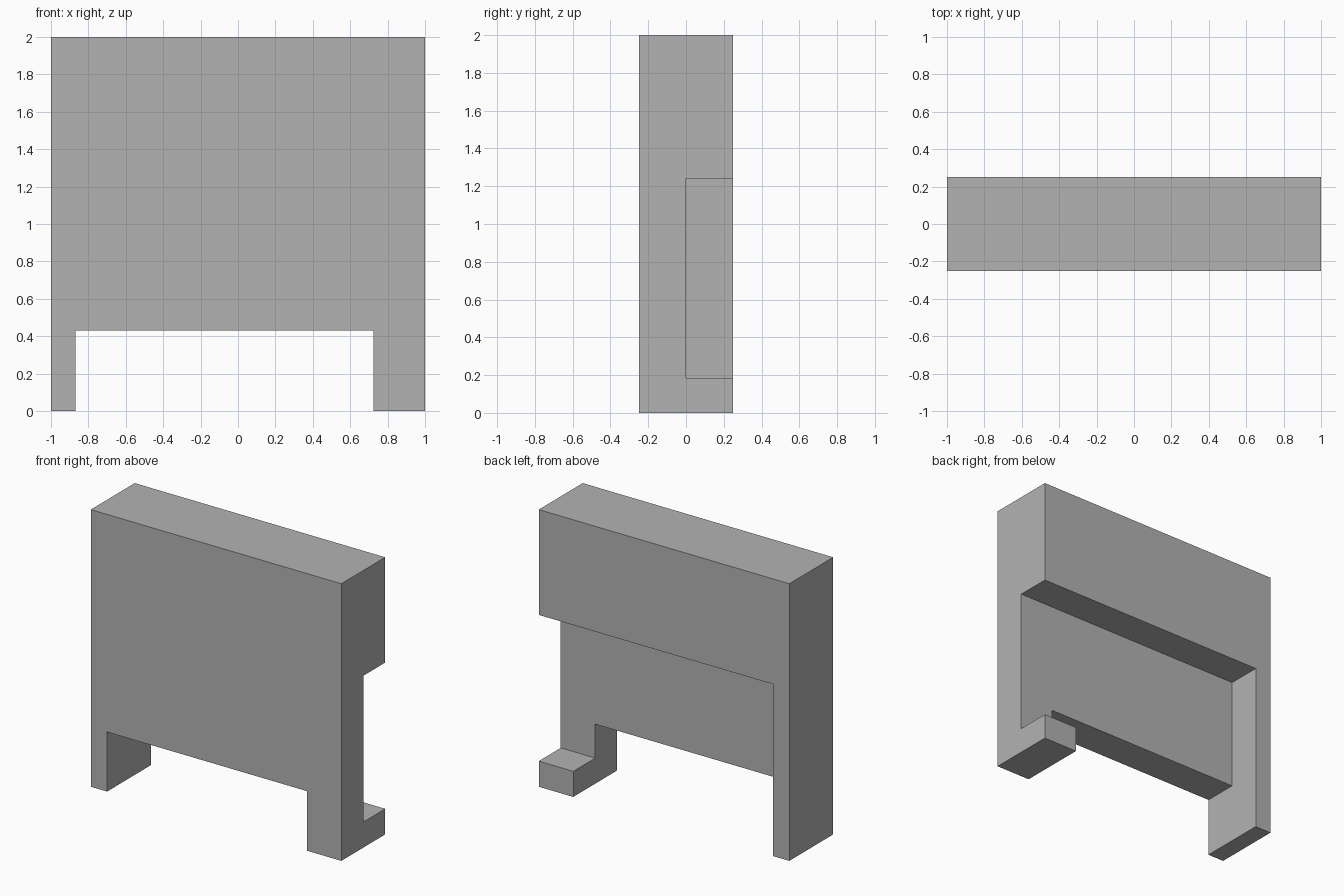
import bpy
import bmesh
from mathutils import Vector

default_cube = bpy.data.objects.get("Cube")
if default_cube:
    bpy.data.objects.remove(default_cube, do_unlink=True)

grey = bpy.data.materials.new("plain grey")
grey.use_nodes = True
colour = (0.45, 0.45, 0.45, 1)
grey.diffuse_color = colour
grey.node_tree.nodes["Principled BSDF"].inputs["Base Color"].default_value = colour


def extrude_outline(name, outline, y_front, y_back):
    """Solid made from an x-z outline pushed from y_front to y_back."""
    bm = bmesh.new()
    face = bm.faces.new([bm.verts.new((x, y_front, z)) for x, z in outline])
    extruded = bmesh.ops.extrude_face_region(bm, geom=[face])["geom"]
    moved = [v for v in extruded if isinstance(v, bmesh.types.BMVert)]
    bmesh.ops.translate(bm, verts=moved, vec=Vector((0, y_back - y_front, 0)))
    bmesh.ops.recalc_face_normals(bm, faces=bm.faces)
    mesh = bpy.data.meshes.new(name)
    bm.to_mesh(mesh)
    bm.free()
    mesh.materials.append(grey)
    obj = bpy.data.objects.new(name, mesh)
    bpy.context.collection.objects.link(obj)
    return obj


# Panel standing on two legs of unequal width
right_leg, left_leg, arch = -0.87, 0.725, 0.43
panel = extrude_outline("panel_with_legs", [
    (-1, 0), (right_leg, 0), (right_leg, arch), (left_leg, arch),
    (left_leg, 0), (1, 0), (1, 2), (-1, 2)], -0.25, 0.25)

# Back recess, open at the left end, leaving a foot below it
cutter = extrude_outline("recess_cutter", [
    (right_leg, 0.185), (1.2, 0.185), (1.2, 1.24), (right_leg, 1.24)], 0, 0.5)
cutter.hide_render = True
cut = panel.modifiers.new("recess", 'BOOLEAN')
cut.operation = 'DIFFERENCE'
cut.solver = 'EXACT'
cut.object = cutter
bpy.context.view_layer.objects.active = panel
bpy.ops.object.modifier_apply(modifier=cut.name)
bpy.data.objects.remove(cutter, do_unlink=True)
